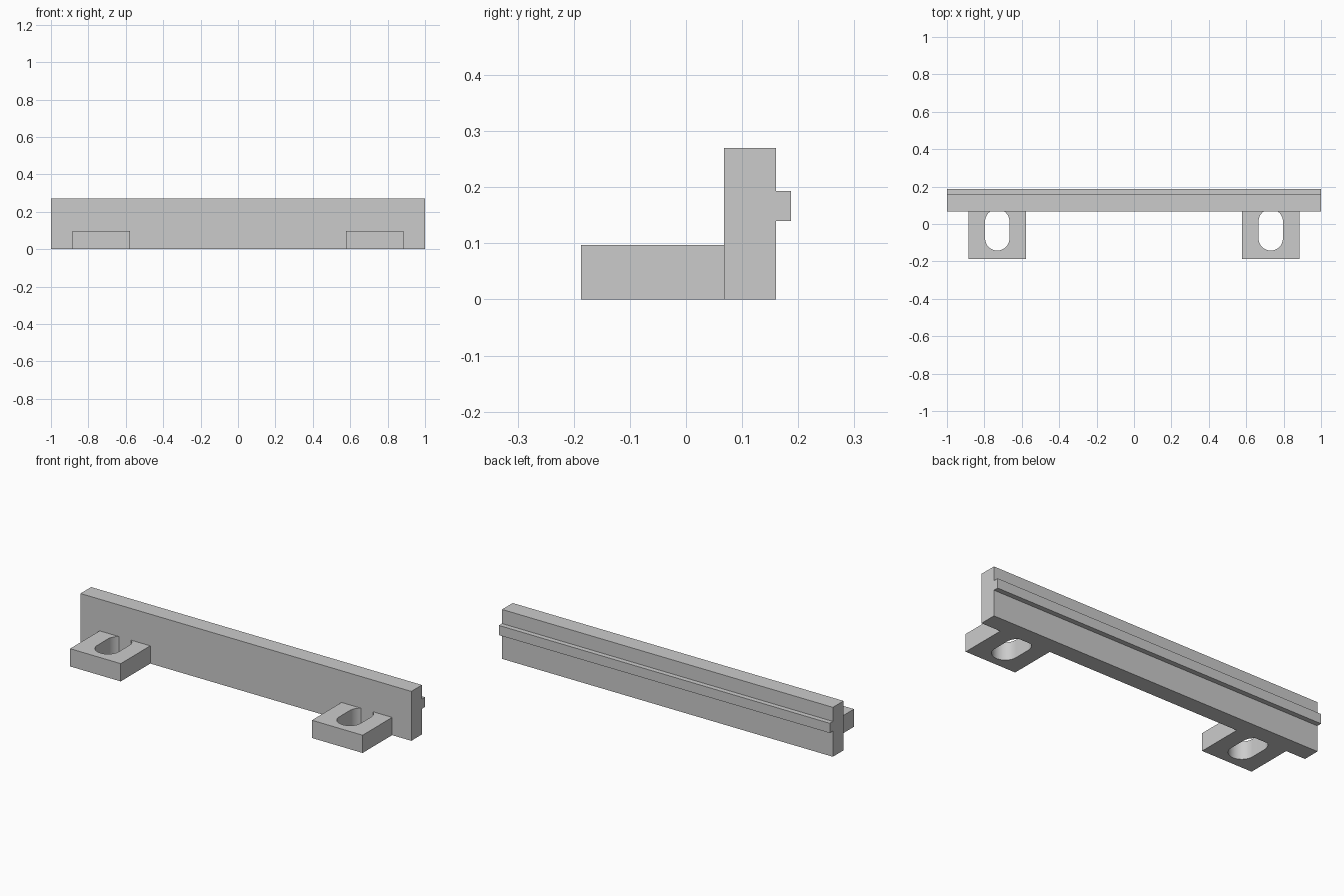
import bpy
import bmesh
from math import pi, sin, cos, acos, radians
from mathutils import Vector

cube = bpy.data.objects.get("Cube")
if cube:
    bpy.data.objects.remove(cube, do_unlink=True)

grey = bpy.data.materials.new("plain_grey")
grey.use_nodes = True
colour = (0.6, 0.6, 0.6, 1)
grey.diffuse_color = colour
grey.node_tree.nodes["Principled BSDF"].inputs["Base Color"].default_value = colour


def extrude_outline(name, points, direction):
    """Extrude a closed outline into a solid with crisp edges."""
    bm = bmesh.new()
    face = bm.faces.new([bm.verts.new(p) for p in points])
    grown = bmesh.ops.extrude_face_region(bm, geom=[face], use_keep_orig=True)
    moved = [g for g in grown["geom"] if isinstance(g, bmesh.types.BMVert)]
    bmesh.ops.translate(bm, verts=moved, vec=Vector(direction))
    bmesh.ops.recalc_face_normals(bm, faces=bm.faces)
    mesh = bpy.data.meshes.new(name)
    bm.to_mesh(mesh)
    bm.free()
    mesh.materials.append(grey)
    obj = bpy.data.objects.new(name, mesh)
    bpy.context.collection.objects.link(obj)
    bpy.ops.object.select_all(action="DESELECT")
    obj.select_set(True)
    bpy.context.view_layer.objects.active = obj
    bpy.ops.object.shade_smooth_by_angle(angle=radians(30))
    return obj


# Upright bar with the narrow rail along its back
front, back, rail = 0.068, 0.16, 0.187
height, rail_low, rail_high = 0.27, 0.14, 0.193
section = [(front, 0), (back, 0), (back, rail_low), (rail, rail_low),
           (rail, rail_high), (back, rail_high), (back, height), (front, height)]
extrude_outline("bar_with_rail", [(-1, y, z) for y, z in section], (2, 0, 0))

# Mounting tabs: the rounded slot runs into the bar, which cuts off its far end
half_width, tab_front, thickness = 0.153, -0.187, 0.097
radius, near, far, steps = 0.065, -0.077, 0.014, 16
mouth = acos((front - far) / radius)      # arc angle where the slot meets the bar


def slot_half():
    """Right half of the slot, from the bar to the front end."""
    side = []
    for i in range(steps + 1):
        a = mouth + (pi / 2 - mouth) * i / steps
        side.append((radius * sin(a), far + radius * cos(a)))
    for i in range(steps + 1):
        a = pi / 2 * (1 + i / steps)
        side.append((radius * sin(a), near + radius * cos(a)))
    return side


half = slot_half()
slot = half + [(-x, y) for x, y in reversed(half[:-1])]
outer = [(-half_width, front), (-half_width, tab_front),
         (half_width, tab_front), (half_width, front)]
for name, centre in (("left_tab", 0.731), ("right_tab", -0.731)):
    extrude_outline(name, [(centre + x, y, 0) for x, y in outer + slot],
                    (0, 0, thickness))
